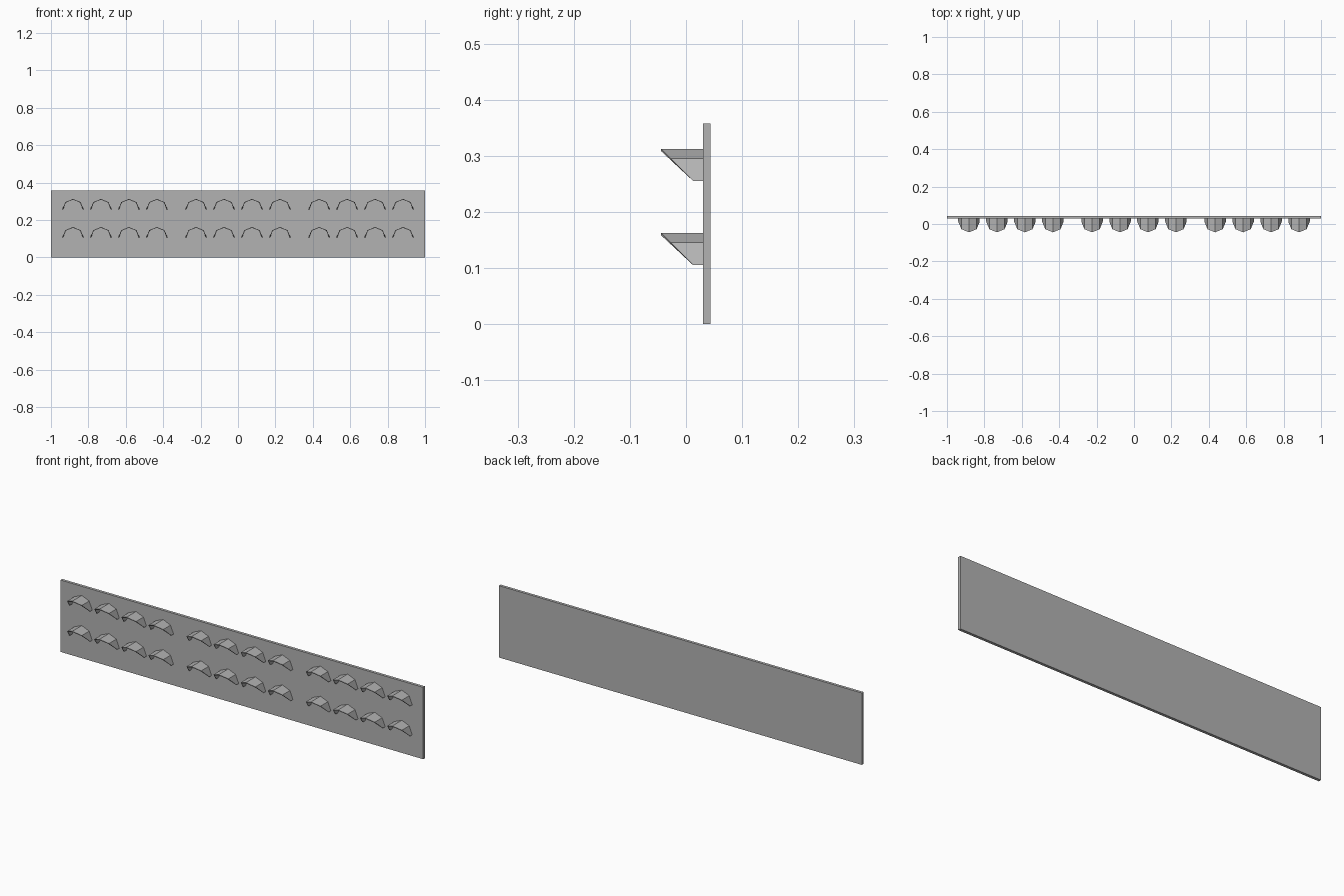
import bpy, bmesh, math

cube = bpy.data.objects.get("Cube")
if cube:
    bpy.data.objects.remove(cube, do_unlink=True)

grey = bpy.data.materials.new("metal_grey")
grey.use_nodes = True
grey.diffuse_color = (0.45, 0.45, 0.45, 1)
grey.node_tree.nodes["Principled BSDF"].inputs["Base Color"].default_value = (0.45, 0.45, 0.45, 1)

PLATE_FRONT, PLATE_BACK, HEIGHT = 0.03, 0.044, 0.358
RADIUS, WALL, LIP = 0.0575, 0.004, 0.013


def finish(name, bm):
    bmesh.ops.recalc_face_normals(bm, faces=bm.faces)
    mesh = bpy.data.meshes.new(name)
    bm.to_mesh(mesh)
    bm.free()
    mesh.materials.append(grey)
    return add_object(name, mesh)


def add_object(name, mesh):
    obj = bpy.data.objects.new(name, mesh)
    bpy.context.collection.objects.link(obj)
    return obj


# Flat back plate
bm = bmesh.new()
bmesh.ops.create_cube(bm, size=1)
bmesh.ops.scale(bm, vec=(2, PLATE_BACK - PLATE_FRONT, HEIGHT), verts=bm.verts)
bmesh.ops.translate(bm, vec=(0, (PLATE_FRONT + PLATE_BACK) / 2, HEIGHT / 2), verts=bm.verts)
finish("back_plate", bm)


# Louvre hood: half-octagon shell whose open front is cut at 45 degrees
def hood_mesh():
    bm = bmesh.new()
    rings = []
    for i in range(5):
        a = math.pi * i / 4
        c, s = math.cos(a), math.sin(a)
        inner = RADIUS - WALL
        front = LIP - RADIUS * s
        section = [(RADIUS, front), (RADIUS, PLATE_FRONT), (inner, PLATE_FRONT), (inner, front)]
        rings.append([bm.verts.new((r * c, y, r * s)) for r, y in section])
    for p, q in zip(rings, rings[1:]):
        for k in range(4):
            n = (k + 1) % 4
            bm.faces.new((p[k], p[n], q[n], q[k]))
    bm.faces.new(rings[0])
    bm.faces.new(rings[-1])
    bmesh.ops.recalc_face_normals(bm, faces=bm.faces)
    mesh = bpy.data.meshes.new("louvre_hood")
    bm.to_mesh(mesh)
    bm.free()
    mesh.materials.append(grey)
    return mesh


# Two rows of three groups of four hoods
hood = hood_mesh()
for row, z in (("lower", 0.105), ("upper", 0.255)):
    for group, centre in (("right", -0.658), ("middle", 0), ("left", 0.658)):
        for i in range(4):
            obj = add_object(f"{row}_{group}_hood_{i + 1}", hood)
            obj.location = (centre + (i - 1.5) * 0.1495, 0, z)
